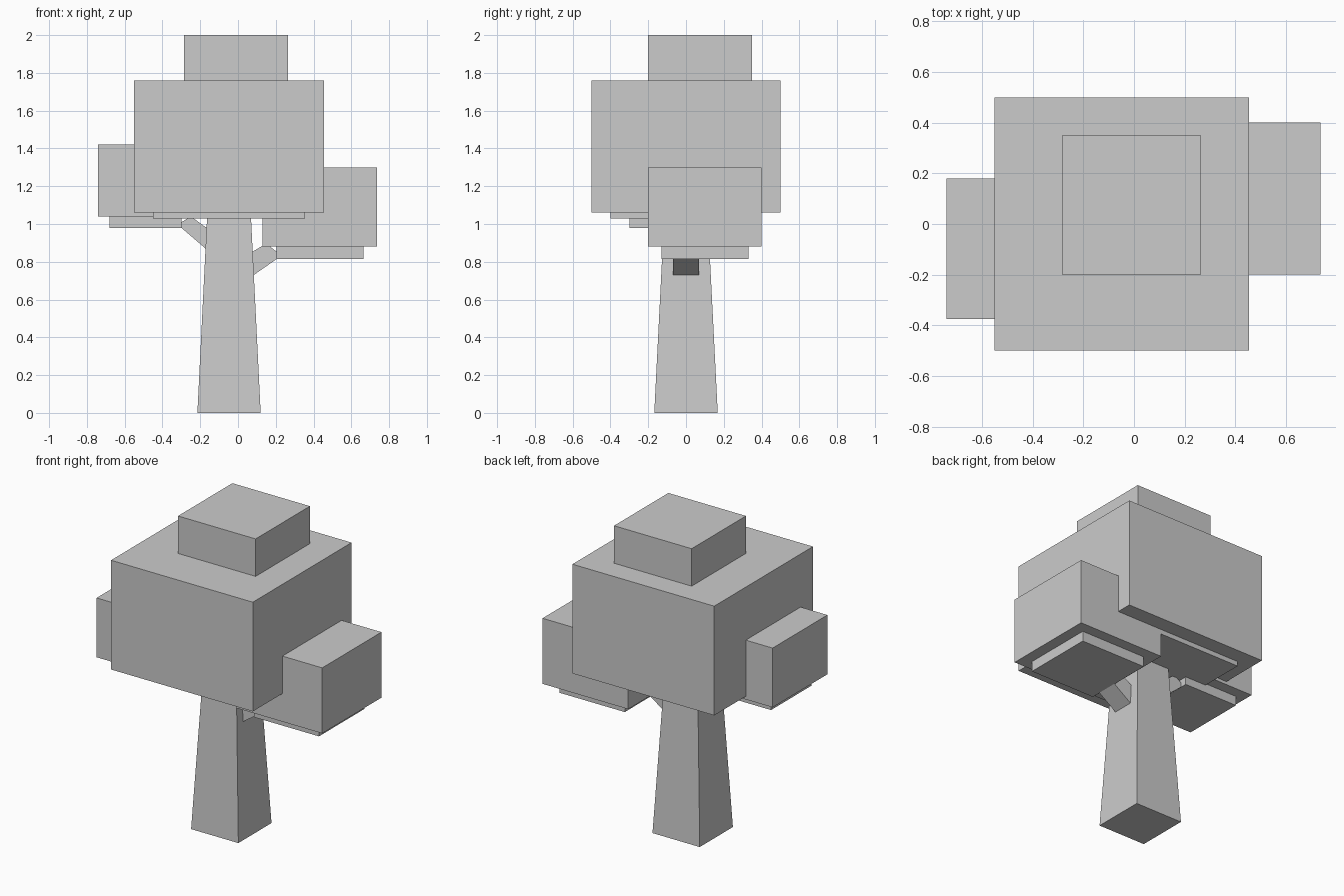
import bpy

if "Cube" in bpy.data.objects:
    bpy.data.objects.remove(bpy.data.objects["Cube"])

grey = bpy.data.materials.new("plain_grey")
grey.diffuse_color = (0.6, 0.6, 0.6, 1)
grey.use_nodes = True
grey.node_tree.nodes["Principled BSDF"].inputs["Base Color"].default_value = grey.diffuse_color

FACES = [(0, 3, 2, 1), (4, 5, 6, 7), (0, 1, 5, 4),
         (1, 2, 6, 5), (2, 3, 7, 6), (3, 0, 4, 7)]


def hexahedron(name, bottom, top):
    """Six-sided solid from two matching four-point rings."""
    mesh = bpy.data.meshes.new(name)
    mesh.from_pydata(bottom + top, [], FACES)
    mesh.materials.append(grey)
    obj = bpy.data.objects.new(name, mesh)
    bpy.context.collection.objects.link(obj)
    return obj


def ring(x0, x1, y0, y1, z):
    return [(x0, y0, z), (x1, y0, z), (x1, y1, z), (x0, y1, z)]


def box(name, x, y, z):
    return hexahedron(name, ring(*x, *y, z[0]), ring(*x, *y, z[1]))


def branch(name, inner, outer, half=0.068):
    """Slanted beam; each end is (x_low, z_low, x_high, z_high)."""
    def end(a):
        xl, zl, xh, zh = a
        return [(xl, -half, zl), (xl, half, zl), (xh, half, zh), (xh, -half, zh)]
    a, b = end(inner), end(outer)
    if outer[0] < inner[0]:
        a, b = b, a
    return hexahedron(name, a, b)


# Tapered square trunk
hexahedron("trunk", ring(-0.215, 0.12, -0.168, 0.168, 0),
           ring(-0.163, 0.068, -0.115, 0.115, 1.05))

# Branches reaching into the side foliage
branch("right_branch", (0.0, 0.672, 0.0, 0.807), (0.23, 0.832, 0.15, 0.897))
branch("left_branch", (-0.09, 0.80, -0.09, 0.925), (-0.32, 0.997, -0.25, 1.04))

# Foliage blocks
box("main_foliage", (-0.55, 0.455), (-0.5, 0.5), (1.06, 1.76))
box("top_foliage", (-0.285, 0.265), (-0.2, 0.35), (1.76, 2.0))
box("right_foliage", (0.13, 0.737), (-0.2, 0.4), (0.88, 1.3))
box("left_foliage", (-0.74, -0.24), (-0.375, 0.18), (1.04, 1.42))

# Thin inset slabs beneath the foliage
box("main_underside", (-0.45, 0.355), (-0.4, 0.4), (1.03, 1.06))
box("right_underside", (0.203, 0.665), (-0.13, 0.33), (0.815, 0.88))
box("left_underside", (-0.68, -0.3), (-0.3, 0.11), (0.98, 1.04))
